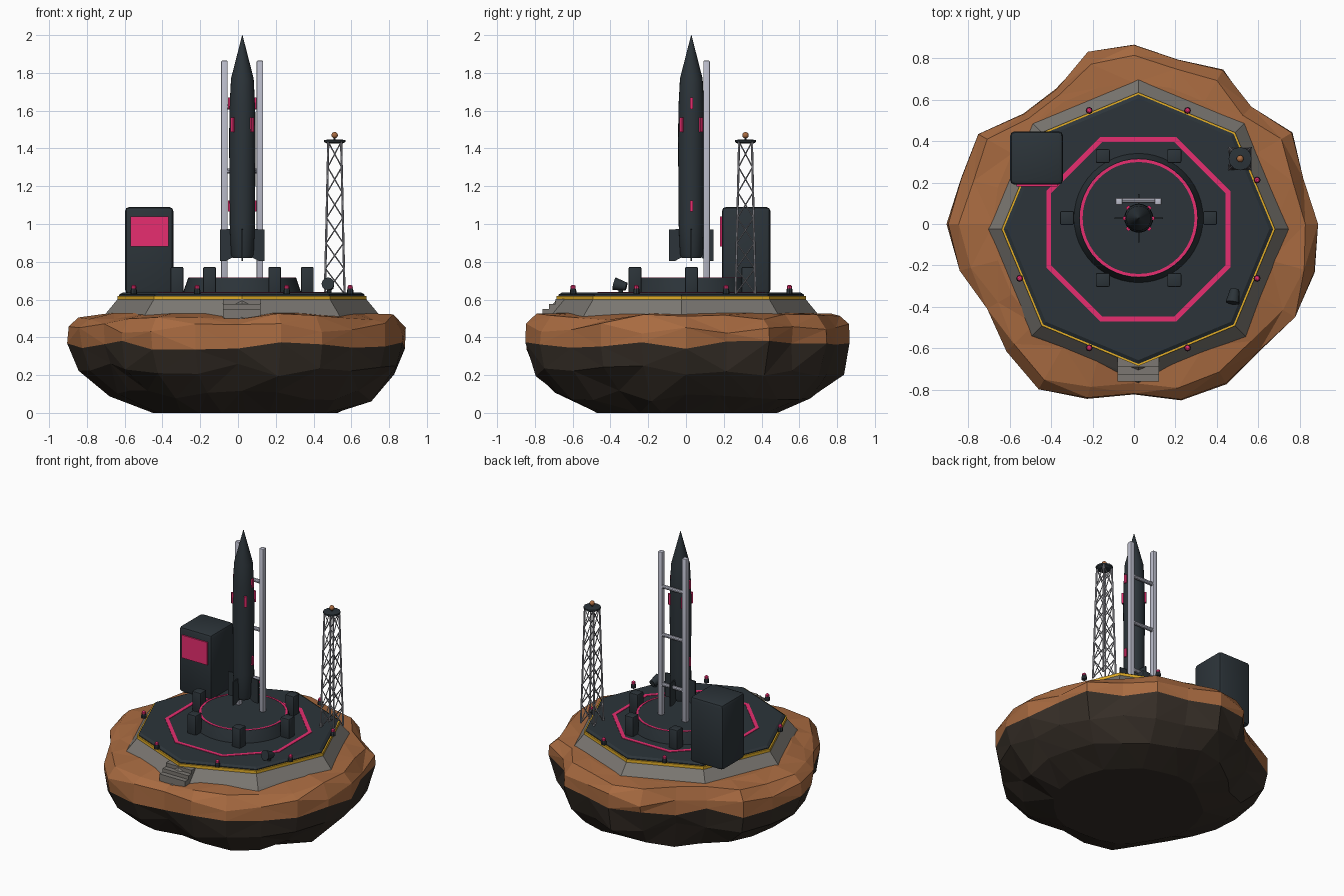
import bpy, bmesh, random
from math import pi, cos, sin
from mathutils import Vector

if "Cube" in bpy.data.objects:
    bpy.data.objects.remove(bpy.data.objects["Cube"])
random.seed(4)


def material(name, *rgb):
    m = bpy.data.materials.new(name)
    m.use_nodes = True
    m.diffuse_color = (*rgb, 1)
    m.node_tree.nodes["Principled BSDF"].inputs["Base Color"].default_value = (*rgb, 1)
    return m


slate = material("dark slate", .025, .034, .041)
pink = material("signal pink", .8, .027, .16)
clay = material("brown clay", .39, .145, .052)
earth = material("dark earth", .036, .027, .02)
concrete = material("concrete", .2, .187, .168)
gold = material("gold", .76, .42, .02)
silver = material("silver", .5, .51, .6)
steel = material("steel grey", .36, .36, .4)


def finish(name, bm, *mats, smooth=False):
    bmesh.ops.recalc_face_normals(bm, faces=bm.faces)
    me = bpy.data.meshes.new(name)
    bm.to_mesh(me)
    bm.free()
    ob = bpy.data.objects.new(name, me)
    bpy.context.collection.objects.link(ob)
    for m in mats:
        me.materials.append(m)
    if smooth:
        bpy.ops.object.select_all(action='DESELECT')
        ob.select_set(True)
        bpy.context.view_layer.objects.active = ob
        bpy.ops.object.shade_smooth_by_angle(angle=pi / 6)
    return ob


def bridge(bm, a, b):
    n = len(a)
    return [bm.faces.new((a[i], a[(i + 1) % n], b[(i + 1) % n], b[i])) for i in range(n)]


def lathe(name, profile, n, mat, at=(0, 0), turn=0, ring=False, smooth=False):
    """Spin an (r, z) profile; ring closes it, otherwise both ends are capped."""
    bm = bmesh.new()
    loops = [[bm.verts.new((at[0] + r * cos(turn + 2 * pi * i / n),
                            at[1] + r * sin(turn + 2 * pi * i / n), z))
              for i in range(n)] for r, z in profile]
    for a, b in zip(loops, loops[1:]):
        bridge(bm, a, b)
    if ring:
        bridge(bm, loops[-1], loops[0])
    else:
        bm.faces.new(loops[0])
        bm.faces.new(loops[-1])
    return finish(name, bm, mat, smooth=smooth)


def box(name, lo, hi, mat, bevel=0):
    bm = bmesh.new()
    bmesh.ops.create_cube(bm, size=1)
    for v in bm.verts:
        v.co = [(l + h) / 2 + c * (h - l) for l, h, c in zip(lo, hi, v.co)]
    if bevel:
        bmesh.ops.bevel(bm, geom=bm.edges[:], offset=bevel, segments=2,
                        profile=.5, affect='EDGES')
    return finish(name, bm, mat, smooth=bevel > 0)


def add_rod(bm, p, q, r0, r1=None, n=6):
    p, q = Vector(p), Vector(q)
    made = bmesh.ops.create_cone(bm, cap_ends=True, segments=n, radius1=r0,
                                 radius2=r0 if r1 is None else r1, depth=(q - p).length)
    rot = (q - p).to_track_quat('Z', 'Y')
    for v in made["verts"]:
        v.co = rot @ v.co + (p + q) / 2


def rods(name, segments, mat, r, r1=None, n=6, smooth=False):
    bm = bmesh.new()
    for p, q in segments:
        add_rod(bm, p, q, r, r1, n)
    return finish(name, bm, mat, smooth=smooth)


# Floating rock: irregular outline, lofted and faceted
outline = [.89, .85, .88, .80, .86, .82, .868, .86, .75, .75, .87, .86,
           .90, .87, .82, .87, .92, .87, .82, .88, .89, .86, .90, .90]
# scale, height, radial jitter, vertical jitter
layers = [(.56, 0, 0, 0), (.82, .09, .04, .03), (.97, .23, .04, .04), (1, .36, .02, .025),
          (1, .45, .005, .03), (.94, .51, .02, .018)]
bm = bmesh.new()
loops = []
for f, z, wobble, lift in layers:
    loop = []
    for i, r in enumerate(outline):
        t = 2 * pi * i / len(outline)
        r = .86 + (r - .86) * min(1, .4 + z * 2)
        r = max(r * f * (1 + random.uniform(-1, .3) * wobble), .72 if z > .5 else 0)
        loop.append(bm.verts.new((r * cos(t) + .04 * max(0, 1 - z * 5), r * sin(t),
                                  z + random.uniform(-1, 1) * lift)))
    loops.append(loop)
loops.append([bm.verts.new((.68 * cos(2 * pi * i / 24), .68 * sin(2 * pi * i / 24), .528))
              for i in range(24)])
bm.faces.new(loops[0]).material_index = 1
bm.faces.new(loops[-1])
for k in range(6):
    for f in bridge(bm, loops[k], loops[k + 1]):
        f.material_index = int(k < 3)
bmesh.ops.triangulate(bm, faces=[f for f in bm.faces if len(f.verts) == 4],
                      quad_method='SHORT_EDGE')
finish("rock_island", bm, clay, earth)

# Octagonal platform
C = (.021, -.025)
lathe("concrete_base", [(.755, .48), (.718, .53), (.66, .60), (.6, .60)], 8, concrete, C)
lathe("gold_trim", [(.66, .598), (.66, .62), (.6, .62)], 8, gold, C)
lathe("deck", [(.65, .6), (.65, .626), (.632, .637), (.3, .637)], 8, slate, C)
lathe("deck_marking", [(.455, .634), (.455, .64), (.481, .64), (.481, .634)], 8, pink,
      C, turn=pi / 8, ring=True)
for i in range(3):
    box(f"step_{i + 1}", (-.08, -.76 + .035 * i, .5), (.12, -.62, .55 + .026 * i), concrete)

# Perimeter lamps
for i in range(8):
    t = pi / 8 + i * pi / 4
    p = (C[0] + .62 * cos(t), C[1] + .62 * sin(t))
    lathe("lamp_base", [(.017, .63), (.017, .648), (.013, .66)], 8, slate, p)
    lathe("lamp_bulb", [(.012, .655), (.014, .664), (.012, .673), (.005, .678)], 8, pink,
          p, smooth=True)

# Launch pedestal with surrounding clamps
P = (.022, .029)
lathe("pedestal", [(.313, .63), (.31, .645), (.286, .715)], 48, slate, P, smooth=True)
lathe("pedestal_ring", [(.27, .712), (.27, .717), (.284, .717), (.284, .712)], 48, pink,
      P, ring=True)
for i in range(6):
    x, y = P[0] + .345 * cos(i * pi / 3), P[1] + .345 * sin(i * pi / 3)
    box("clamp_block", (x - .034, y - .034, .63), (x + .034, y + .034, .773), slate, .008)

# Rocket
R = (.023, .028)
lathe("rocket_body", [(.052, .82), (.06, .84), (.067, 1.0), (.07, 1.45), (.068, 1.62),
                      (.06, 1.77), (.001, 2.0)], 24, slate, R, smooth=True)
for dx, dy in ((1, 0), (0, 1), (-1, 0), (0, -1)):
    bm = bmesh.new()
    side = Vector((-dy, dx, 0)) * .004
    fin = [(.04, .83), (.085, .805), (.117, .805), (.117, .97), (.04, .975)]
    sheets = [[bm.verts.new(Vector((R[0] + dx * r, R[1] + dy * r, z)) + side * s)
               for r, z in fin] for s in (-1, 1)]
    bridge(bm, *sheets)
    for s in sheets:
        bm.faces.new(s)
    finish("rocket_fin", bm, slate)


def rocket_panel(t, z, width, height, out):
    bm = bmesh.new()
    bmesh.ops.create_cube(bm, size=1)
    for v in bm.verts:
        r, s = out - .01 + v.co.x * .02, v.co.y * width
        v.co = (R[0] + r * cos(t) - s * sin(t), R[1] + r * sin(t) + s * cos(t),
                z + v.co.z * height)
    finish("rocket_panel", bm, pink)


for i in range(4):
    rocket_panel(pi / 4 + i * pi / 2, 1.525, .018, .075, .079)
for t in (0, pi):
    for z in (1.64, 1.095):
        rocket_panel(t, z, .016, .06, .076)

# Service gantry behind the rocket
posts = [(-.072, .109), (.116, .109)]
for x, y in posts:
    box("gantry_post", (x - .017, y - .017, .71), (x + .017, y + .017, 1.865), silver, .006)
rods("gantry_rungs", [((posts[0][0], .113, z), (posts[1][0], .113, z))
                      for z in (.93, 1.28, 1.62)], silver, .013, n=10, smooth=True)

# Control cabinet
box("cabinet", (-.598, .19, .63), (-.342, .447, 1.09), slate, .022)
box("cabinet_screen", (-.568, .181, .88), (-.368, .19, 1.04), pink)

# Lattice mast
M = (.512, .315)


def corner(i, k, levels=6):
    """Point on leg i at level k of the tapering mast."""
    f = k / levels
    h = .052 - .018 * f
    sx, sy = ((1, 1), (-1, 1), (-1, -1), (1, -1))[i % 4]
    return (M[0] + sx * h, M[1] + sy * h, .63 + f * .805)


rods("mast_legs", [(corner(i, 0), corner(i, 6)) for i in range(4)], steel, .006)
braces = []
for i in range(4):
    for k in range(6):
        braces += [(corner(i, k), corner(i + 1, k + 1)), (corner(i + 1, k), corner(i, k + 1))]
rods("mast_braces", braces, steel, .0035, n=4)
lathe("mast_platform", [(.04, 1.425), (.056, 1.434), (.056, 1.445), (.02, 1.448)], 12, slate, M)
bm = bmesh.new()
add_rod(bm, (*M, 1.44), (*M, 1.465), .006)
finish("beacon_stem", bm, slate)
bm = bmesh.new()
bmesh.ops.create_uvsphere(bm, u_segments=12, v_segments=8, radius=.017)
bmesh.ops.translate(bm, verts=bm.verts, vec=(*M, 1.47))
finish("beacon", bm, clay, smooth=True)

# Floodlight resting on the deck
rods("floodlight", [((.486, -.316, .668), (.476, -.38, .684))], slate, .022, .034, 12, True)
rods("floodlight_stand", [((.483, -.345, .63), (.483, -.345, .672))], slate, .012, n=8)
